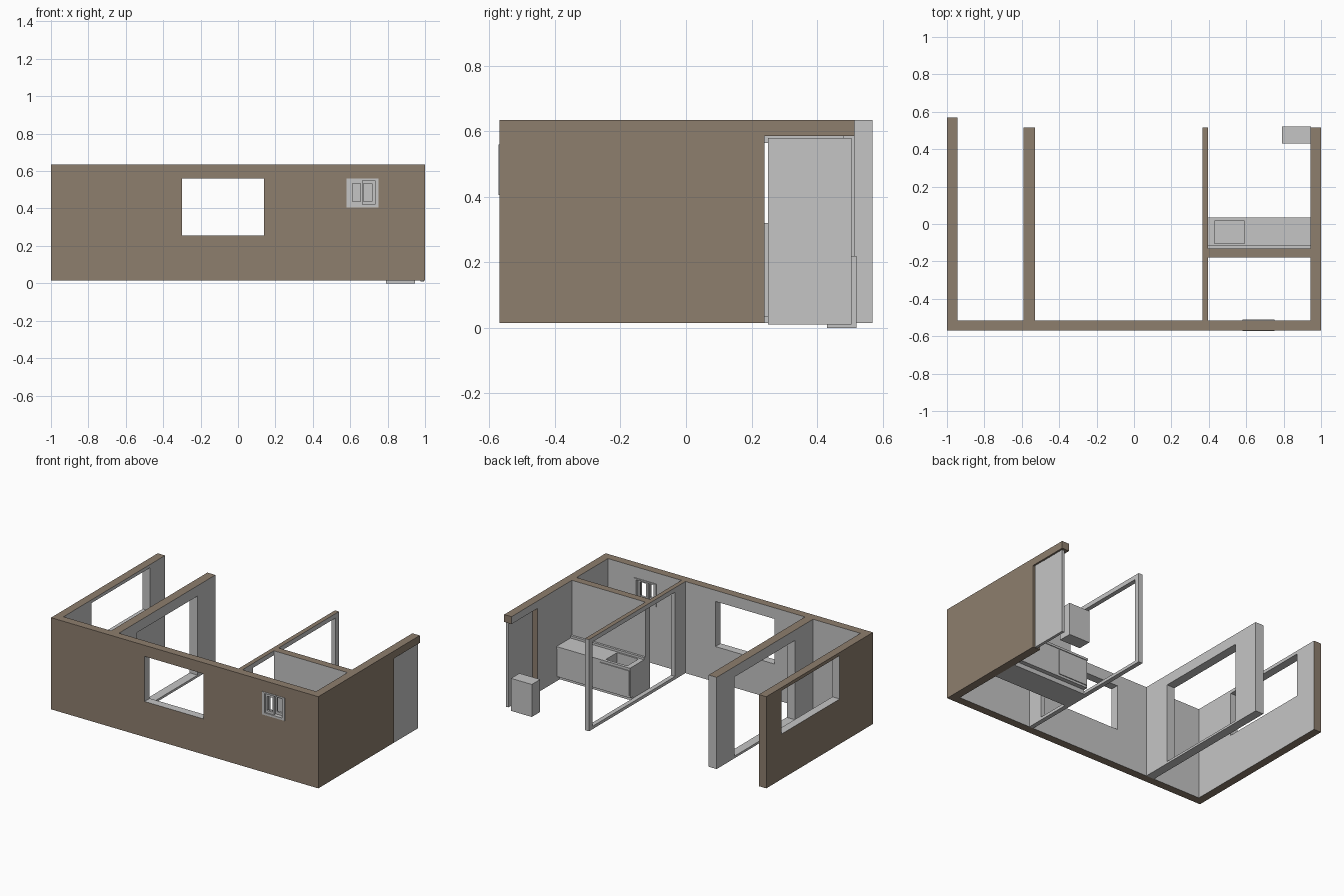
import bpy, bmesh
from mathutils import Vector

if "Cube" in bpy.data.objects:
    bpy.data.objects.remove(bpy.data.objects["Cube"])


def material(name, rgb):
    m = bpy.data.materials.new(name)
    m.diffuse_color = (*rgb, 1)
    m.use_nodes = True
    m.node_tree.nodes["Principled BSDF"].inputs["Base Color"].default_value = m.diffuse_color
    return m


GREY = material("light_grey", (0.56, 0.56, 0.56))
BROWN = material("wall_brown", (0.27, 0.21, 0.155))
Z0, Z1 = 0.015, 0.635


def finish(name, bm):
    bmesh.ops.recalc_face_normals(bm, faces=bm.faces)
    me = bpy.data.meshes.new(name)
    bm.to_mesh(me)
    bm.free()
    me.materials.append(GREY)
    me.materials.append(BROWN)
    ob = bpy.data.objects.new(name, me)
    bpy.context.collection.objects.link(ob)
    return ob


def slab(name, axis, lo, hi, u, v, holes=(), brown=None):
    """Flat panel spanning lo..hi along axis, with rectangular holes (u0, u1, v0, v1)."""
    us = sorted({*u, *[k for h in holes for k in h[:2]]})
    vs = sorted({*v, *[k for h in holes for k in h[2:]]})

    def place(a, b):
        return {'X': (lo, a, b), 'Y': (a, lo, b), 'Z': (a, b, lo)}[axis]

    bm = bmesh.new()
    grid = {(a, b): bm.verts.new(place(a, b)) for a in us for b in vs}
    for a0, a1 in zip(us, us[1:]):
        for b0, b1 in zip(vs, vs[1:]):
            ca, cb = (a0 + a1) / 2, (b0 + b1) / 2
            if any(h[0] < ca < h[1] and h[2] < cb < h[3] for h in holes):
                continue
            bm.faces.new([grid[k] for k in ((a0, b0), (a1, b0), (a1, b1), (a0, b1))])
    bmesh.ops.delete(bm, geom=[w for w in bm.verts if not w.link_faces], context='VERTS')
    ext = bmesh.ops.extrude_face_region(bm, geom=bm.faces[:], use_keep_orig=True)
    d = Vector([hi - lo if axis == k else 0 for k in 'XYZ'])
    bmesh.ops.translate(bm, vec=d, verts=[g for g in ext['geom'] if isinstance(g, bmesh.types.BMVert)])
    bmesh.ops.recalc_face_normals(bm, faces=bm.faces)
    if brown:
        for f in bm.faces:
            f.material_index = int(brown(f.calc_center_median(), f.normal))
    return finish(name, bm)


def box(name, x, y, z):
    return slab(name, 'Z', z[0], z[1], x, y)


# Colour rules: brown on the outer shell and wall tops, grey inside
def top(c, n):
    return c.z > 0.634


def shell(c, n):
    return top(c, n) or abs(c.x) > 0.999 or abs(c.y) > 0.569 or c.z < 0.016


def all_but_inside(c, n):
    return n.x > -0.5


# Outer walls
slab("front_wall", 'Y', -0.57, -0.515, (-1, 1), (Z0, Z1),
     [(-0.30, 0.14, 0.255, 0.56), (0.595, 0.735, 0.42, 0.55)], shell)
slab("left_wall", 'X', -1, -0.945, (-0.515, 0.57), (Z0, Z1),
     [(-0.215, 0.41, 0.32, 0.613)], shell)
slab("right_wall", 'X', 0.945, 1, (-0.515, 0.515), (Z0, Z1),
     [(0.24, 0.515, Z0, 0.585)], all_but_inside)

# Inner walls
slab("partition_wall", 'X', -0.59, -0.53, (-0.515, 0.515), (Z0, Z1),
     [(-0.32, 0.325, 0.03, 0.565)], top)
slab("frame_wall", 'X', 0.365, 0.395, (-0.515, 0.515), (Z0, Z1),
     [(-0.405, 0.48, 0.035, 0.605)], top)
slab("cross_wall", 'Y', -0.18, -0.13, (0.395, 0.945), (Z0, Z1), (), top)

# Entrance door
box("door", (0.975, 0.994), (0.25, 0.506), (0.01, 0.58))

# Small sliding window in the front wall
slab("small_window_frame", 'Y', -0.573, -0.51, (0.58, 0.75), (0.405, 0.56),
     [(0.6, 0.732, 0.42, 0.55)])
slab("window_sash_left", 'Y', -0.565, -0.55, (0.6, 0.665), (0.42, 0.55),
     [(0.612, 0.654, 0.437, 0.533)])
slab("window_sash_right", 'Y', -0.545, -0.53, (0.655, 0.732), (0.42, 0.55),
     [(0.672, 0.717, 0.437, 0.533)])

# Kitchen unit: plinth, body, worktop with sink
box("unit_plinth", (0.395, 0.945), (-0.13, 0.0), (Z0, 0.045))
slab("unit_body", 'Y', -0.13, 0.03, (0.395, 0.945), (0.045, 0.14))
slab("unit_upper", 'Z', 0.14, 0.25, (0.395, 0.945), (-0.13, 0.03),
     [(0.43, 0.59, -0.105, 0.015)])
box("worktop_lip", (0.395, 0.945), (0.03, 0.035), (0.235, 0.25))
box("backsplash", (0.395, 0.945), (-0.13, -0.115), (0.25, 0.265))
box("unit_door", (0.40, 0.62), (0.03, 0.036), (0.06, 0.23))

# Low cabinet beside the door
box("low_cabinet", (0.79, 0.945), (0.43, 0.52), (0.0, 0.22))
